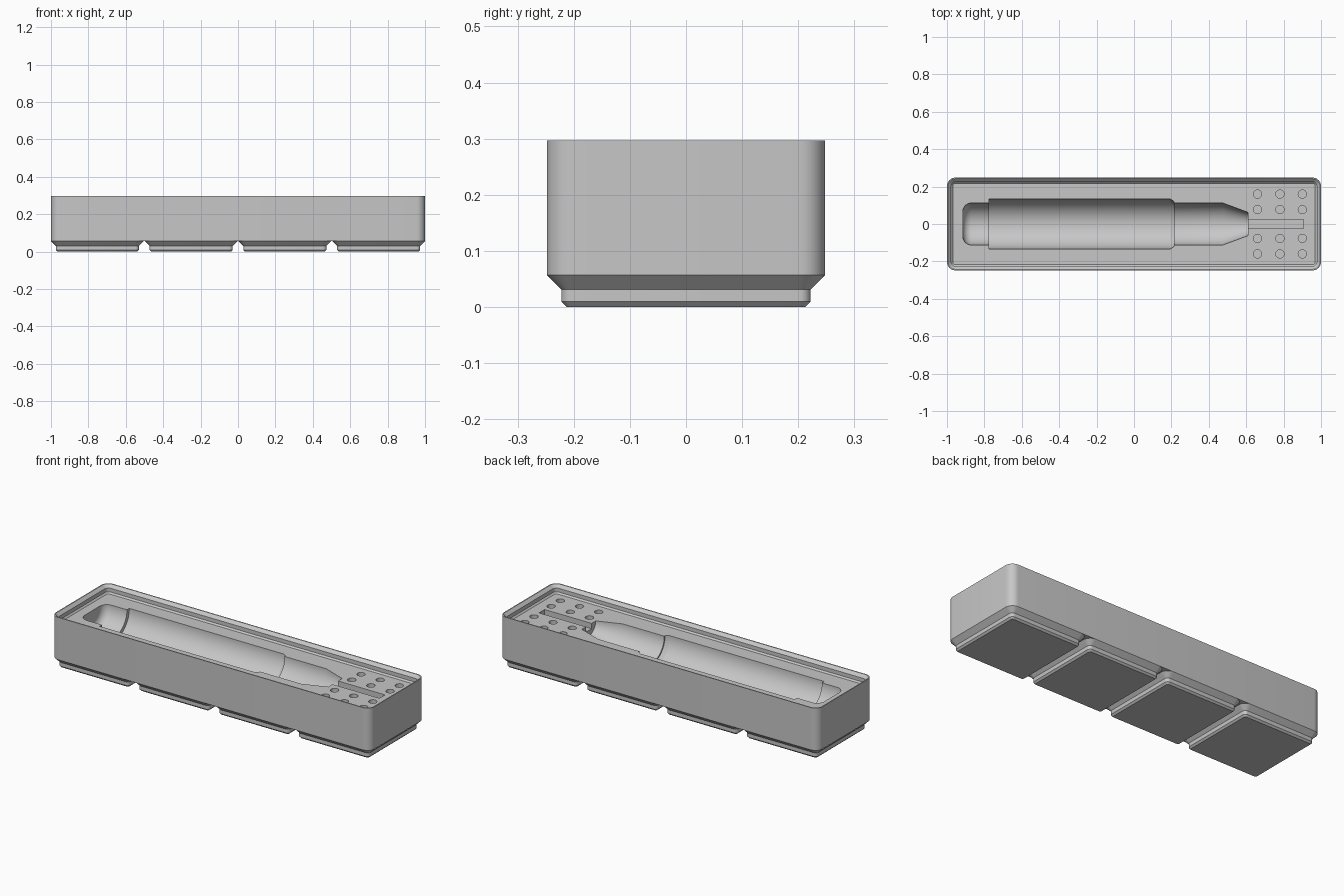
import bpy
import bmesh
import math
from mathutils import Matrix

cube = bpy.data.objects.get("Cube")
if cube:
    bpy.data.objects.remove(cube, do_unlink=True)

HALF_X, HALF_Y, CORNER = 1.0, 0.248, 0.045
PITCH = 0.5015
BASE_Z, FLOOR_Z, TOP_Z = 0.057, 0.251, 0.297

grey = bpy.data.materials.new("plain grey")
grey.use_nodes = True
grey.diffuse_color = (0.57, 0.57, 0.57, 1)
grey.node_tree.nodes["Principled BSDF"].inputs["Base Color"].default_value = (0.57, 0.57, 0.57, 1)


def make_object(name, bm):
    bmesh.ops.recalc_face_normals(bm, faces=bm.faces[:])
    mesh = bpy.data.meshes.new(name)
    bm.to_mesh(mesh)
    bm.free()
    mesh.materials.append(grey)
    obj = bpy.data.objects.new(name, mesh)
    bpy.context.collection.objects.link(obj)
    return obj


def activate(obj):
    bpy.ops.object.select_all(action="DESELECT")
    obj.select_set(True)
    bpy.context.view_layer.objects.active = obj


def rounded_loop(bm, hx, hy, radius, z, cx=0, steps=8):
    """Ring of vertices around a rounded rectangle."""
    verts = []
    for corner, (sx, sy) in enumerate([(1, 1), (-1, 1), (-1, -1), (1, -1)]):
        for i in range(steps + 1):
            a = (corner + i / steps) * math.pi / 2
            verts.append(bm.verts.new((cx + sx * (hx - radius) + radius * math.cos(a),
                                       sy * (hy - radius) + radius * math.sin(a), z)))
    return verts


def skin(bm, loops, cap_start=True, cap_end=True):
    """Join successive rings with quads."""
    for low, high in zip(loops, loops[1:]):
        n = len(low)
        for i in range(n):
            j = (i + 1) % n
            bm.faces.new((low[i], low[j], high[j], high[i]))
    if cap_start:
        bm.faces.new(loops[0][::-1])
    if cap_end:
        bm.faces.new(loops[-1])


def cut(target, cutter):
    cutter.hide_render = True
    mod = target.modifiers.new("cut", "BOOLEAN")
    mod.operation = "DIFFERENCE"
    mod.solver = "EXACT"
    mod.object = cutter
    activate(target)
    bpy.ops.object.modifier_apply(modifier=mod.name)
    bpy.data.objects.remove(cutter, do_unlink=True)


# Tray body: outer wall, stacking lip and floor, as (inset, height)
bm = bmesh.new()
profile = [(0, BASE_Z), (0, TOP_Z), (0.006, TOP_Z), (0.0227, 0.281),
           (0.0227, 0.2595), (0.031, FLOOR_Z)]
skin(bm, [rounded_loop(bm, HALF_X - d, HALF_Y - d, CORNER - d, z) for d, z in profile])
body = make_object("tray_body", bm)

# Turned pocket: (x, radius) revolved about the long axis
outline = [(-0.775, 0.112), (-0.775, 0.133), (0.195, 0.133), (0.215, 0.12),
           (0.215, 0.112), (0.475, 0.112), (0.61, 0.062)]
END_X, END_R, FILLET = -0.915, 0.112, 0.045
rounded_end = [(END_X + FILLET * (1 - math.cos(a)), END_R - FILLET * (1 - math.sin(a)))
               for a in (i * math.pi / 16 for i in range(9))]
bm = bmesh.new()
SEG = 72
rings = []
for x, r in rounded_end + outline:
    rings.append([bm.verts.new((x, r * math.cos(t), FLOOR_Z + r * math.sin(t)))
                  for t in ((k + 0.5) * 2 * math.pi / SEG for k in range(SEG))])
skin(bm, rings)
cut(body, make_object("pocket_cutter", bm))

# Narrow slot running on from the pocket tip
bm = bmesh.new()
bmesh.ops.create_cube(bm, size=1, matrix=Matrix.Translation((0.7475, 0, FLOOR_Z))
                      @ Matrix.Diagonal((0.315, 0.05, 0.06, 1)))
cut(body, make_object("slot_cutter", bm))

# Small round holes either side of the slot
bm = bmesh.new()
for x in (0.66, 0.78, 0.90):
    for y in (-0.16, -0.077, 0.077, 0.16):
        bmesh.ops.create_cone(bm, cap_ends=True, segments=32, radius1=0.022, radius2=0.022,
                              depth=0.07, matrix=Matrix.Translation((x, y, FLOOR_Z)))
cut(body, make_object("hole_cutter", bm))

# Four stepped feet, as (half width, corner radius, height)
parts = [body]
steps = [(0.2126, 0.0095, 0), (0.222, 0.019, 0.0095), (0.222, 0.019, 0.031),
         (HALF_Y, CORNER, BASE_Z)]
for n in range(4):
    bm = bmesh.new()
    cx = (n - 1.5) * PITCH
    skin(bm, [rounded_loop(bm, h, h, r, z, cx) for h, r, z in steps], cap_end=False)
    parts.append(make_object(f"foot_{n + 1}", bm))

for part in parts:
    activate(part)
    bpy.ops.object.shade_smooth_by_angle(angle=math.radians(30))
